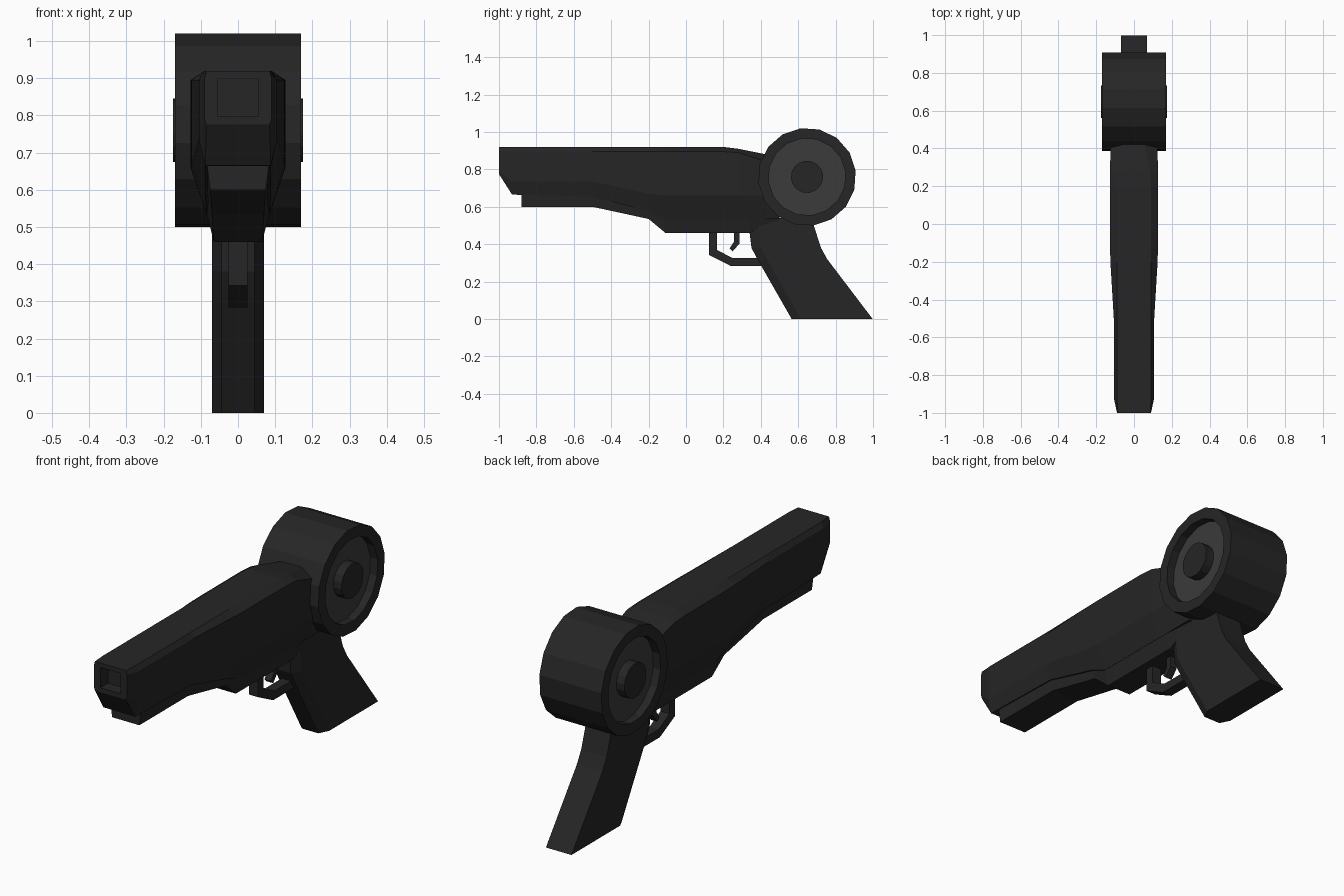
import bpy, bmesh, math

if "Cube" in bpy.data.objects:
    bpy.data.objects.remove(bpy.data.objects["Cube"])


def material(name, v):
    m = bpy.data.materials.new(name)
    m.diffuse_color = (v, v, v, 1)
    m.use_nodes = True
    m.node_tree.nodes["Principled BSDF"].inputs["Base Color"].default_value = m.diffuse_color
    return m


BLACK = material("matte black", 0.019)
GREY = material("dark grey", 0.043)


def finish(name, bm, mats=(BLACK,)):
    bmesh.ops.recalc_face_normals(bm, faces=bm.faces)
    me = bpy.data.meshes.new(name)
    bm.to_mesh(me)
    bm.free()
    for m in mats:
        me.materials.append(m)
    ob = bpy.data.objects.new(name, me)
    bpy.context.collection.objects.link(ob)
    return ob


def bridge(bm, a, b):
    n = len(a)
    return [bm.faces.new((a[i], a[(i + 1) % n], b[(i + 1) % n], b[i])) for i in range(n)]


def loft(name, sections):
    """Sections are (y, [(half width, z), ...]) from top to bottom, mirrored in x."""
    bm = bmesh.new()
    rings = []
    for y, half in sections:
        pts = half + [(-x, z) for x, z in reversed(half)]
        rings.append([bm.verts.new((x, y, z)) for x, z in pts])
    for a, b in zip(rings, rings[1:]):
        bridge(bm, a, b)
    bm.faces.new(rings[0])
    bm.faces.new(rings[-1])
    return finish(name, bm)


def plate(name, profile, w):
    """Extrude a (y, z) outline to half width w."""
    bm = bmesh.new()
    a, b = ([bm.verts.new((s * w, y, z)) for y, z in profile] for s in (-1, 1))
    bridge(bm, a, b)
    bm.faces.new(a)
    bm.faces.new(b)
    return finish(name, bm)


# Main body with chamfered top and tapered lower sides
def section(y, top, tw, sh, sw, low, bot, bw):
    return (y, [(tw, top), (sw, sh), (sw, low), (bw, bot)])


body = loft("body", [
    section(-1.00, 0.92, 0.085, 0.90, 0.09, 0.79, 0.775, 0.085),
    section(-0.93, 0.92, 0.09, 0.895, 0.105, 0.735, 0.665, 0.088),
    section(-0.50, 0.92, 0.09, 0.895, 0.107, 0.735, 0.655, 0.088),
    section(-0.20, 0.92, 0.09, 0.895, 0.125, 0.67, 0.575, 0.087),
    section(-0.11, 0.92, 0.09, 0.895, 0.127, 0.66, 0.535, 0.085),
    section(0.20, 0.92, 0.09, 0.895, 0.128, 0.66, 0.535, 0.085),
    section(0.28, 0.91, 0.085, 0.89, 0.128, 0.66, 0.535, 0.085),
    section(0.43, 0.88, 0.055, 0.84, 0.122, 0.66, 0.535, 0.085),
    section(0.50, 0.86, 0.055, 0.82, 0.12, 0.66, 0.535, 0.085)])

# Square muzzle opening
cutter = plate("muzzle_cutter", [(-1.1, 0.797), (-0.94, 0.797), (-0.94, 0.898), (-1.1, 0.898)], 0.055)
cutter.hide_render = True
cutter.hide_viewport = True
cut = body.modifiers.new("muzzle", 'BOOLEAN')
cut.operation = 'DIFFERENCE'
cut.object = cutter
cut.solver = 'EXACT'

# Lower rail and keel under the body
loft("lower_rail", [(y, [(0.085, t), (w, b)]) for y, t, b, w in (
    (-0.88, 0.68, 0.60, 0.075), (-0.50, 0.68, 0.60, 0.075), (-0.20, 0.60, 0.535, 0.07),
    (-0.11, 0.54, 0.46, 0.065), (0.34, 0.54, 0.46, 0.065), (0.50, 0.56, 0.53, 0.07))])

# Raked grip: horizontal slices with a chamfered front edge
bm = bmesh.new()
rings = []
for z, front, back in ((0, 0.565, 0.998), (0.32, 0.382, 0.755), (0.38, 0.35, 0.722), (0.54, 0.33, 0.67)):
    half = [(0.045, front), (0.07, front + 0.05), (0.07, back)]
    pts = half + [(-x, y) for x, y in reversed(half)]
    rings.append([bm.verts.new((x, y, z)) for x, y in pts])
for a, b in zip(rings, rings[1:]):
    bridge(bm, a, b)
bm.faces.new(rings[0])
bm.faces.new(rings[-1])
finish("grip", bm)

# Trigger guard and trigger
plate("trigger_guard", [(0.122, 0.48), (0.122, 0.343), (0.24, 0.283), (0.43, 0.283), (0.43, 0.325),
                        (0.25, 0.325), (0.165, 0.37), (0.165, 0.48)], 0.025)
plate("trigger", [(0.257, 0.48), (0.257, 0.413), (0.233, 0.378), (0.25, 0.362),
                  (0.287, 0.405), (0.287, 0.48)], 0.018)

# Drum with recessed grey faces and raised hubs, turned around x
CY, CZ, N = 0.647, 0.76, 16
half = [(0.17, 0.262), (0.17, 0.207), (0.13, 0.207), (0.13, 0.086), (0.175, 0.086)]
profile = [(-x, r) for x, r in reversed(half)] + half
bm = bmesh.new()
rings = []
for x, r in profile:
    ang = [math.radians(7.5) + 2 * math.pi * i / N for i in range(N)]
    rings.append([bm.verts.new((x, CY + r * math.cos(t), CZ + r * math.sin(t))) for t in ang])
for i, (a, b) in enumerate(zip(rings, rings[1:])):
    for f in bridge(bm, a, b):
        f.material_index = 1 if i in (1, 7) else 0
bm.faces.new(rings[0])
bm.faces.new(rings[-1])
finish("drum", bm, (BLACK, GREY))
